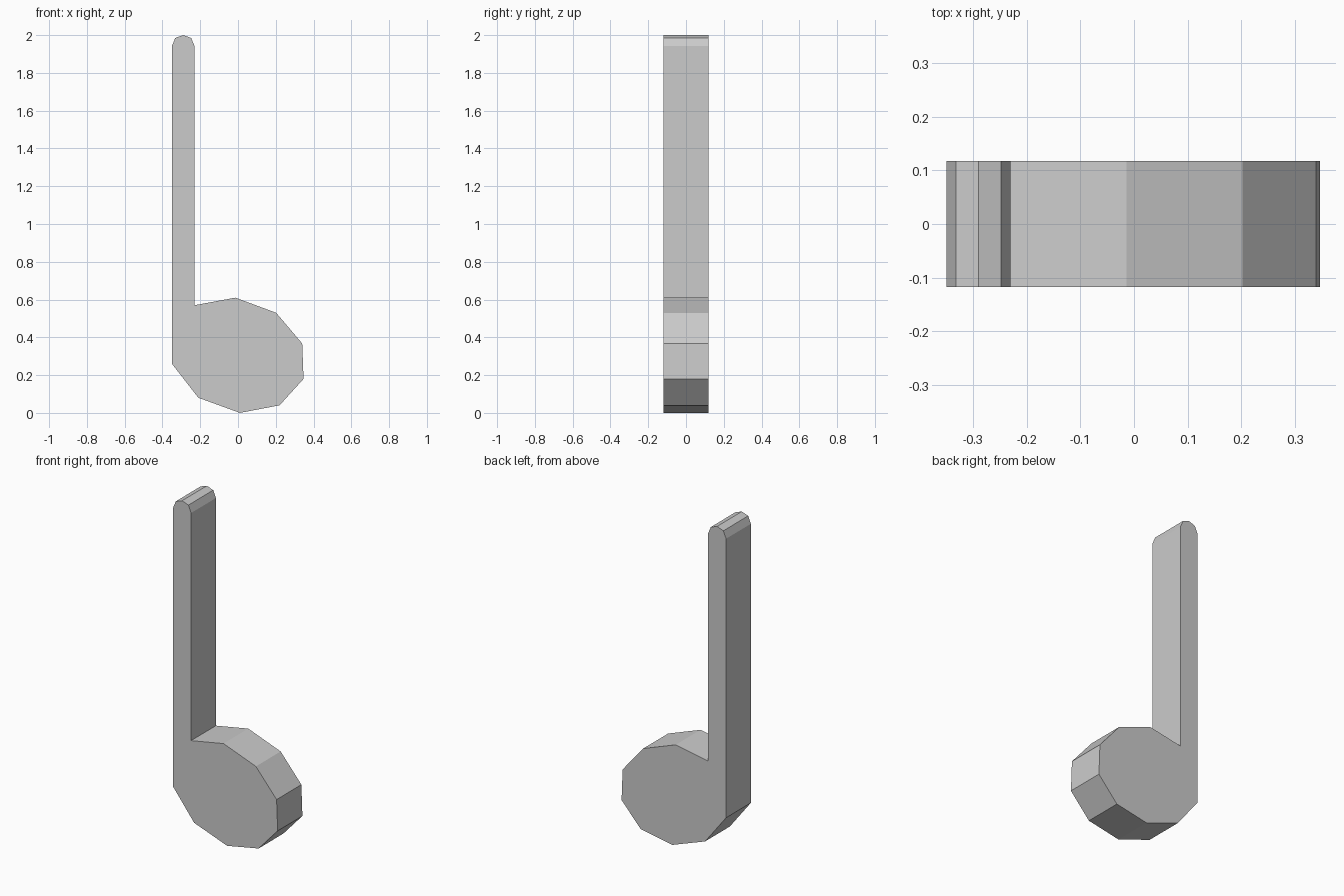
import bpy, bmesh

if "Cube" in bpy.data.objects:
    bpy.data.objects.remove(bpy.data.objects["Cube"])

HALF_DEPTH = 0.118

# Outline in x, z: low-poly oval head joined to a round-topped stem
head = [(-0.35, 0.26), (-0.21, 0.08), (0.01, 0.0), (0.22, 0.04), (0.347, 0.18),
        (0.34, 0.367), (0.202, 0.53), (-0.014, 0.61), (-0.23, 0.57)]
stem = [(-0.23, 1.942), (-0.248, 1.985), (-0.29, 2.0), (-0.332, 1.985), (-0.35, 1.942)]


def extruded_outline(name, outline, half_depth):
    bm = bmesh.new()
    face = bm.faces.new([bm.verts.new((x, -half_depth, z)) for x, z in outline])
    result = bmesh.ops.extrude_face_region(bm, geom=[face], use_keep_orig=True)
    verts = [v for v in result["geom"] if isinstance(v, bmesh.types.BMVert)]
    bmesh.ops.translate(bm, verts=verts, vec=(0, 2 * half_depth, 0))
    bmesh.ops.recalc_face_normals(bm, faces=bm.faces)
    mesh = bpy.data.meshes.new(name)
    bm.to_mesh(mesh)
    bm.free()
    obj = bpy.data.objects.new(name, mesh)
    bpy.context.collection.objects.link(obj)
    return obj


# Solid musical note
extruded_outline("music_note", head + stem, HALF_DEPTH)
